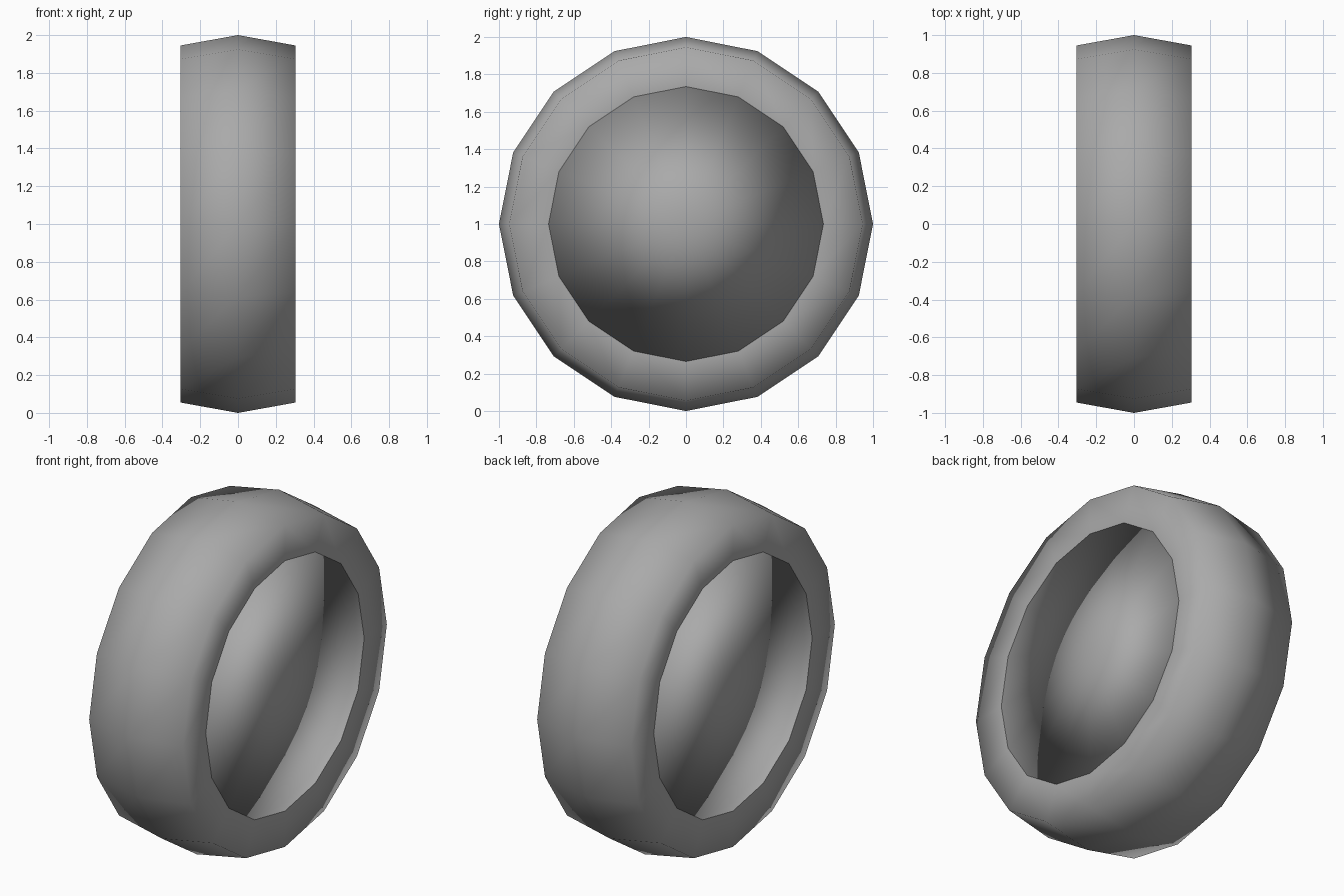
import bpy, bmesh, math

if "Cube" in bpy.data.objects:
    bpy.data.objects.remove(bpy.data.objects["Cube"])

SIDES = 16
HALF_W = 0.305      # half width along x
R_CREST = 1.0       # tread radius at the middle
R_SHOULDER = 0.945  # tread radius at the shoulders
R_RIM = 0.735       # opening of the sidewall

grey = bpy.data.materials.new("mid grey")
grey.diffuse_color = (0.4, 0.4, 0.4, 1.0)
grey.use_nodes = True
grey.node_tree.nodes["Principled BSDF"].inputs["Base Color"].default_value = grey.diffuse_color


def ring(bm, x, r):
    """Circle of vertices around the x axis."""
    return [bm.verts.new((x, r * math.sin(a), 1 + r * math.cos(a)))
            for a in (2 * math.pi * i / SIDES for i in range(SIDES))]


def finish(bm, name):
    bmesh.ops.recalc_face_normals(bm, faces=bm.faces[:])
    for f in bm.faces:
        f.smooth = True
    me = bpy.data.meshes.new(name)
    bm.to_mesh(me)
    bm.free()
    me.materials.append(grey)
    ob = bpy.data.objects.new(name, me)
    bpy.context.collection.objects.link(ob)


# Tyre: tread with a raised middle and flat sidewalls
bm = bmesh.new()
profile = [(-HALF_W, R_RIM), (-HALF_W, R_SHOULDER), (0, R_CREST),
           (HALF_W, R_SHOULDER), (HALF_W, R_RIM)]
rings = [ring(bm, x, r) for x, r in profile]
for a, b in zip(rings, rings[1:]):
    for i in range(SIDES):
        j = (i + 1) % SIDES
        bm.faces.new((a[i], a[j], b[j], b[i]))
finish(bm, "tyre")

# Hub plates: thin smooth discs closing each opening
for side, name in ((1, "hub_plate_right"), (-1, "hub_plate_left")):
    bm = bmesh.new()
    rim = ring(bm, side * HALF_W, R_RIM)
    for x in (HALF_W, HALF_W - 0.009):
        centre = bm.verts.new((side * x, 0, 1))
        for i in range(SIDES):
            bm.faces.new((centre, rim[i], rim[(i + 1) % SIDES]))
    finish(bm, name)
